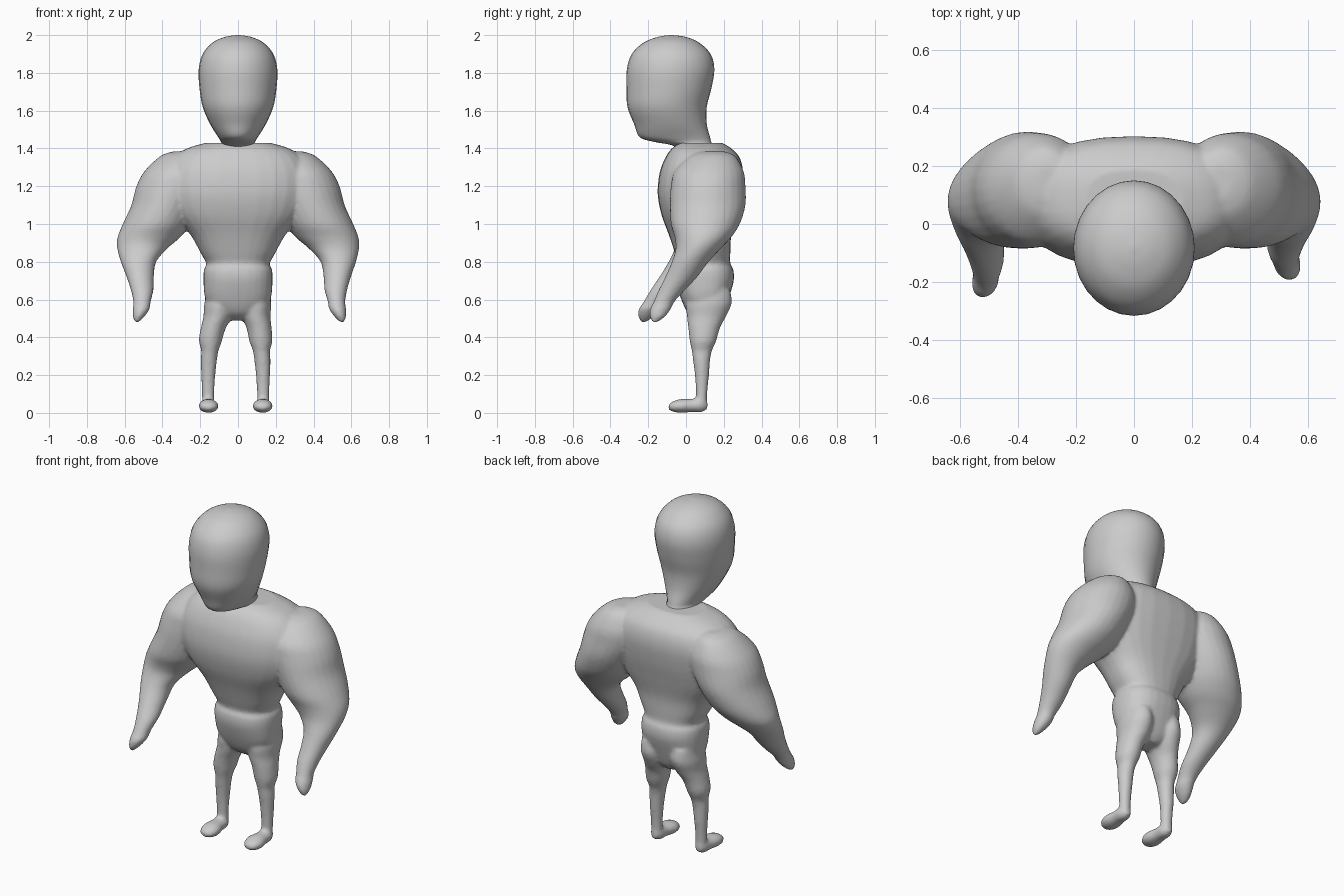
import bpy, bmesh
from math import cos, sin, pi, copysign

SEG, STEPS = 28, 5


def spline(rows):
    """Smoothly interpolate the section rows (Catmull-Rom)."""
    out = []
    for i in range(len(rows) - 1):
        p0, p1 = rows[max(i - 1, 0)], rows[i]
        p2, p3 = rows[i + 1], rows[min(i + 2, len(rows) - 1)]
        for s in range(STEPS):
            t = s / STEPS
            out.append([0.5 * (2 * b + (c - a) * t + (2 * a - 5 * b + 4 * c - d) * t * t
                               + (3 * b - a - 3 * c + d) * t ** 3)
                        for a, b, c, d in zip(p0, p1, p2, p3)])
    return out + [list(rows[-1])]


def loft(bm, rows, axis='z', power=2.0, move=lambda x, y, z: (x, y, z)):
    """Skin rounded sections: (position, x min, x max, other min, other max)."""
    rings = []
    for pos, a0, a1, b0, b1 in spline(rows):
        ring = []
        for k in range(SEG):
            c, s = cos(2 * pi * k / SEG), sin(2 * pi * k / SEG)
            a = (a0 + a1) / 2 + (a1 - a0) / 2 * copysign(abs(c) ** (2 / power), c)
            b = (b0 + b1) / 2 + (b1 - b0) / 2 * copysign(abs(s) ** (2 / power), s)
            p = (a, b, pos) if axis == 'z' else (a, pos, b)
            ring.append(bm.verts.new(move(*p)))
        rings.append(ring)
    faces = [bm.faces.new(rings[0]), bm.faces.new(rings[-1])]
    for r, q in zip(rings, rings[1:]):
        for k in range(SEG):
            n = (k + 1) % SEG
            faces.append(bm.faces.new((r[k], r[n], q[n], q[k])))
    bmesh.ops.recalc_face_normals(bm, faces=faces)


def make_object(name, bm):
    for f in bm.faces:
        f.smooth = True
    me = bpy.data.meshes.new(name)
    bm.to_mesh(me)
    bm.free()
    ob = bpy.data.objects.new(name, me)
    bpy.context.collection.objects.link(ob)
    return ob


# head and neck
bm = bmesh.new()
loft(bm, [(1.34, -.085, .085, -.04, .14), (1.41, -.085, .085, -.06, .14),
          (1.435, -.09, .09, -.17, .133), (1.46, -.105, .105, -.245, .127),
          (1.53, -.148, .148, -.275, .11), (1.62, -.187, .187, -.31, .11),
          (1.72, -.204, .204, -.315, .135), (1.82, -.208, .208, -.313, .15),
          (1.9, -.187, .187, -.287, .13), (1.96, -.135, .135, -.225, .07),
          (1.99, -.07, .07, -.15, 0), (2.0, -.01, .01, -.09, -.07)])
make_object("head", bm)

# torso with chest, waist crease and hips
bm = bmesh.new()
loft(bm, [(.49, -.05, .05, .06, .17), (.53, -.12, .12, .01, .2),
          (.6, -.172, .172, -.025, .225), (.7, -.183, .183, -.055, .253),
          (.76, -.18, .18, -.055, .25), (.79, -.168, .168, -.042, .235),
          (.85, -.2, .2, -.06, .235), (.94, -.25, .25, -.09, .24),
          (1.05, -.34, .34, -.13, .265), (1.16, -.38, .38, -.15, .29),
          (1.27, -.38, .38, -.14, .302), (1.35, -.34, .34, -.11, .285),
          (1.4, -.27, .27, -.075, .24), (1.43, -.17, .17, -.03, .19)], power=2.4)

ARM = [(1.385, .25, .34, .09, .2), (1.36, .2, .41, .02, .26), (1.28, .15, .495, -.06, .305),
       (1.2, .15, .538, -.08, .315), (1.1, .2, .565, -.085, .315),
       (1.0, .25, .61, -.08, .285), (.93, .305, .638, -.06, .24),
       (.87, .375, .641, -.055, .185), (.8, .437, .625, -.075, .12),
       (.72, .453, .598, -.11, .06), (.65, .458, .578, -.145, -.005),
       (.59, .475, .568, -.17, -.06), (.55, .483, .572, -.19, -.08),
       (.51, .51, .572, -.192, -.11), (.48, .54, .562, -.18, -.15)]
LEG = [(.65, .03, .165, .03, .235), (.58, .015, .176, 0, .242), (.51, .02, .172, .005, .212),
       (.45, .045, .178, .012, .18), (.38, .06, .182, .02, .16),
       (.33, .078, .17, .03, .138), (.28, .086, .172, .037, .128),
       (.2, .095, .17, .047, .122), (.12, .1, .166, .052, .114), (.04, .1, .165, .055, .11)]
FOOT = [(-.093, .115, .145, .02, .04), (-.075, .09, .172, .008, .058), (-.03, .077, .184, 0, .073),
        (.03, .09, .175, .004, .074), (.08, .095, .17, .003, .08), (.114, .115, .15, .02, .065)]


def left_arm(x, y, z):
    # this forearm swings a little further forward
    d = min(max((.9 - z) / .35, 0), 1)
    return -x + .015 * d, y - .06 * d, z


def left_leg(x, y, z):
    return -x - .025 * min(max((.6 - z) / .2, 0), 1), y, z


# arms, legs and feet on both sides
loft(bm, ARM)
loft(bm, ARM, move=left_arm)
for rows, axis in ((LEG, 'z'), (FOOT, 'y')):
    loft(bm, rows, axis)
    loft(bm, rows, axis, move=left_leg)
body = make_object("body", bm)

# fuse the body parts into one smooth skin
remesh = body.modifiers.new("fuse", 'REMESH')
remesh.mode = 'VOXEL'
remesh.voxel_size = .01
remesh.use_smooth_shade = True
smooth = body.modifiers.new("soften", 'SMOOTH')
smooth.factor = .5
smooth.iterations = 6
